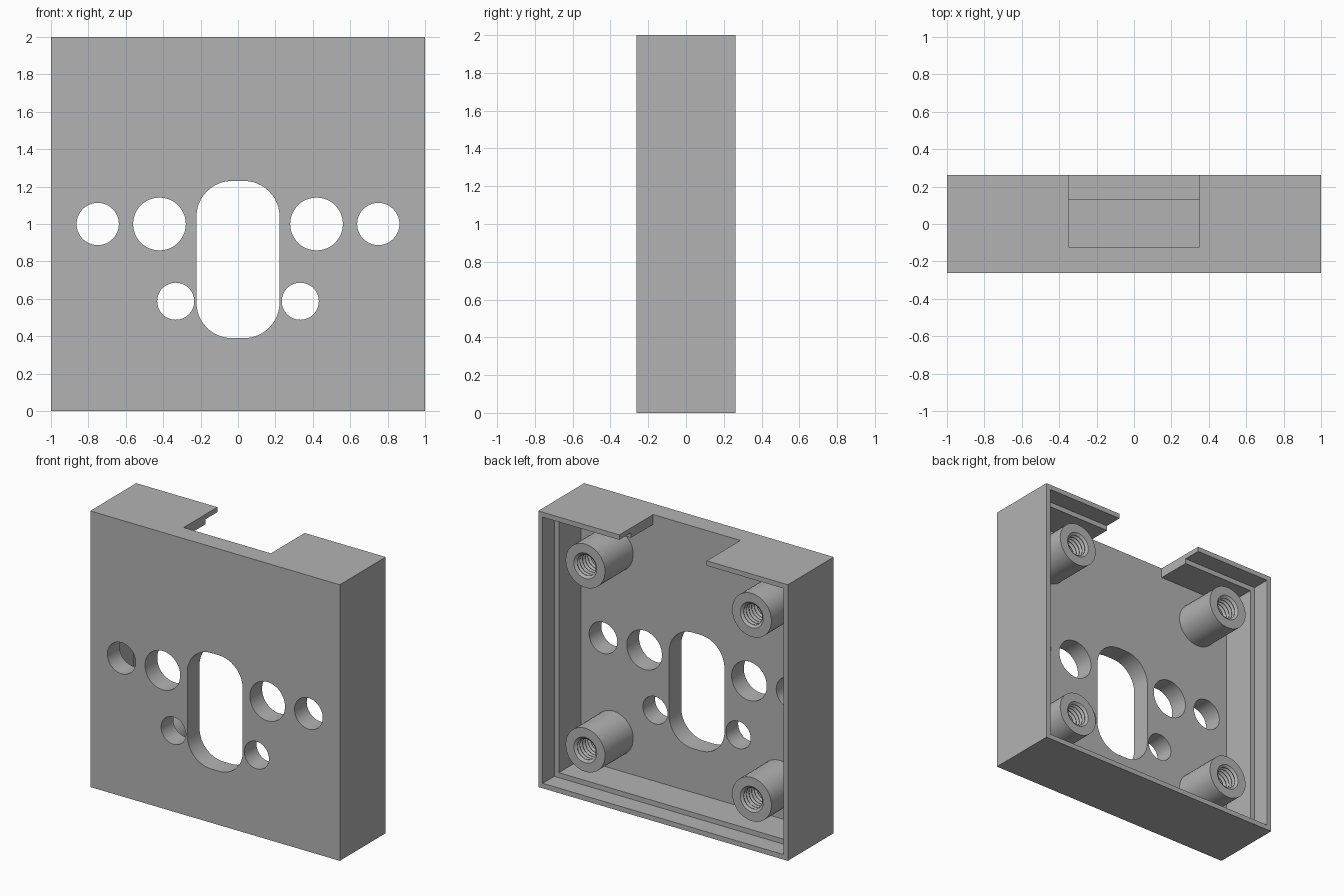
import bpy, bmesh, math

if "Cube" in bpy.data.objects:
    bpy.data.objects.remove(bpy.data.objects["Cube"], do_unlink=True)

BACK, FLOOR, LEDGE = 0.263, -0.123, 0.13   # depths along y
POST_END = 0.2

grey = bpy.data.materials.new("plain grey")
grey.use_nodes = True
grey.diffuse_color = (0.45, 0.45, 0.45, 1)
grey.node_tree.nodes["Principled BSDF"].inputs["Base Color"].default_value = grey.diffuse_color


def make(name, bm):
    bmesh.ops.recalc_face_normals(bm, faces=bm.faces)
    mesh = bpy.data.meshes.new(name)
    bm.to_mesh(mesh)
    bm.free()
    mesh.materials.append(grey)
    ob = bpy.data.objects.new(name, mesh)
    bpy.context.collection.objects.link(ob)
    return ob


def activate(ob):
    bpy.ops.object.select_all(action='DESELECT')
    ob.select_set(True)
    bpy.context.view_layer.objects.active = ob


def prism(name, outline, y0, y1):
    """Extrude an xz outline along y."""
    bm = bmesh.new()
    face = bm.faces.new([bm.verts.new((x, y0, z)) for x, z in outline])
    new = bmesh.ops.extrude_face_region(bm, geom=[face])["geom"]
    verts = [v for v in new if isinstance(v, bmesh.types.BMVert)]
    bmesh.ops.translate(bm, verts=verts, vec=(0, y1 - y0, 0))
    return make(name, bm)


def rect(half, z0, z1):
    return [(-half, z0), (half, z0), (half, z1), (-half, z1)]


def arc(cx, cz, r, start, sweep, n):
    return [(cx + r * math.cos(start + sweep * i / n),
             cz + r * math.sin(start + sweep * i / n)) for i in range(n + 1)]


def circle(cx, cz, r):
    return arc(cx, cz, r, 0, math.tau, 48)[:-1]


def rounded_slot(half, z0, z1, r):
    pts = []
    corners = [(half - r, z1 - r), (r - half, z1 - r), (r - half, z0 + r), (half - r, z0 + r)]
    for i, (cx, cz) in enumerate(corners):
        pts += arc(cx, cz, r, i * math.pi / 2, math.pi / 2, 12)
    return pts


# Housing: block with stepped cavity, top notch and front openings
housing = prism("housing", rect(1, 0, 2), -BACK, BACK)
cuts = [
    (rect(0.928, 0.072, 1.928), FLOOR, 0.4),      # main cavity
    (rect(0.964, 0.036, 1.964), LEDGE, 0.4),      # rebate for a cover
    (rect(0.35, 1.8, 2.1), FLOOR, 0.4),           # notch in top wall
    (rounded_slot(0.222, 0.39, 1.23, 0.19), -0.4, 0),
]
for x, z, r in [(0.75, 1, 0.113), (0.42, 1, 0.141), (0.333, 0.587, 0.099)]:
    cuts += [(circle(s * x, z, r), -0.4, 0) for s in (-1, 1)]

for outline, y0, y1 in cuts:
    cutter = prism("cutter", outline, y0, y1)
    cutter.hide_render = True
    mod = housing.modifiers.new("cut", 'BOOLEAN')
    mod.operation, mod.solver, mod.object = 'DIFFERENCE', 'EXACT', cutter
    activate(housing)
    bpy.ops.object.modifier_apply(modifier=mod.name)
    bpy.data.objects.remove(cutter, do_unlink=True)
activate(housing)
bpy.ops.object.shade_smooth_by_angle(angle=math.radians(30))


# Screw posts: lathed sleeve with ridged thread inside
def screw_post(name, cx, cz):
    minor, major, pitch, n = 0.074, 0.092, 0.03, 40
    profile = [(0.158, FLOOR - 0.02), (0.158, POST_END), (major, POST_END)]
    y = POST_END
    while y - pitch > FLOOR + 0.01:
        profile += [(minor, y - pitch * 0.45), (minor, y - pitch * 0.55), (major, y - pitch)]
        y -= pitch
    profile += [(major, FLOOR + 0.004), (0.001, FLOOR + 0.004)]
    bm = bmesh.new()
    rings = [[bm.verts.new((cx + px, y, cz + pz)) for px, pz in arc(0, 0, r, 0, math.tau, n)[:-1]]
             for r, y in profile]
    for a, b in zip(rings, rings[1:]):
        for i in range(n):
            j = (i + 1) % n
            bm.faces.new((a[i], a[j], b[j], b[i]))
    bm.faces.new(rings[0])
    bm.faces.new(rings[-1])
    post = make(name, bm)
    activate(post)
    bpy.ops.object.shade_smooth_by_angle(angle=math.radians(30))


for side, sx in (("left", 1), ("right", -1)):
    for level, sz in (("upper", 1), ("lower", -1)):
        screw_post(f"{level}_{side}_screw_post", sx * 0.667, 1 + sz * 0.667)
